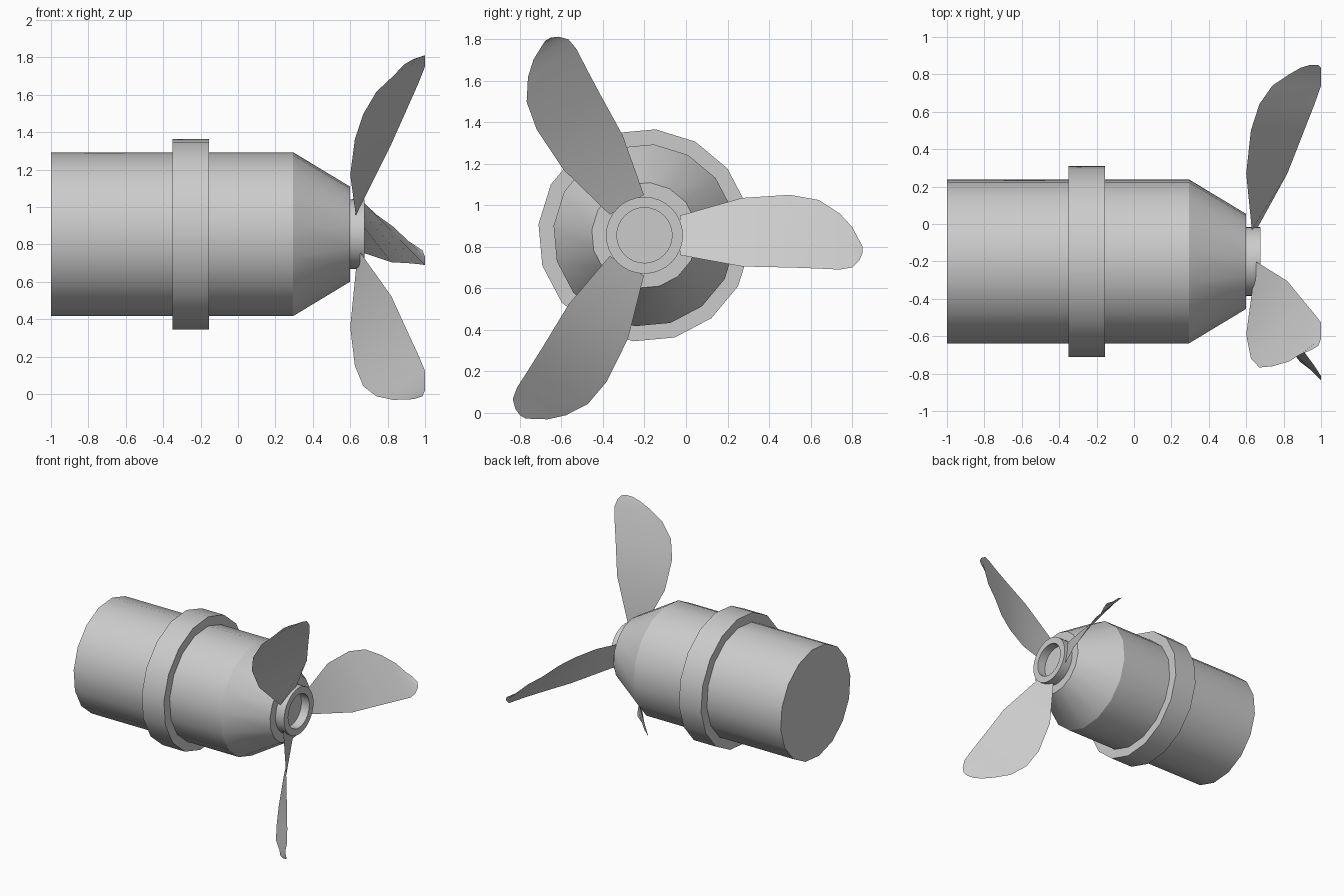
import bpy
import bmesh
from math import cos, sin, pi, radians
from mathutils import Matrix, Vector

cube = bpy.data.objects.get("Cube")
if cube:
    bpy.data.objects.remove(cube, do_unlink=True)

AXIS = Vector((0, -0.2, 0.855))  # point on the shaft line, which runs along x

grey = bpy.data.materials.new("light_grey")
grey.use_nodes = True
colour = (0.6, 0.6, 0.6, 1)
grey.diffuse_color = colour
grey.node_tree.nodes["Principled BSDF"].inputs["Base Color"].default_value = colour


def finish(name, bm):
    """Turn a bmesh into a smooth-shaded object with sharp edges kept."""
    mesh = bpy.data.meshes.new(name)
    bm.to_mesh(mesh)
    bm.free()
    mesh.materials.append(grey)
    obj = bpy.data.objects.new(name, mesh)
    bpy.context.collection.objects.link(obj)
    bpy.ops.object.select_all(action='DESELECT')
    obj.select_set(True)
    bpy.context.view_layer.objects.active = obj
    bpy.ops.object.shade_smooth_by_angle(angle=radians(30))
    return obj


def turned(name, profile, sides, offset, closed=False):
    """Revolve (x, radius) points around the shaft; ends are capped unless closed."""
    bm = bmesh.new()
    rings = []
    for x, r in profile:
        angles = [offset + 2 * pi * i / sides for i in range(sides)]
        rings.append([bm.verts.new(AXIS + Vector((x, r * cos(a), r * sin(a))))
                      for a in angles])
    pairs = list(zip(rings, rings[1:]))
    if closed:
        pairs.append((rings[-1], rings[0]))
    else:
        bm.faces.new(rings[0])
        bm.faces.new(rings[-1])
    for a, b in pairs:
        for i in range(sides):
            j = (i + 1) % sides
            bm.faces.new((a[i], a[j], b[j], b[i]))
    bmesh.ops.recalc_face_normals(bm, faces=bm.faces)
    return finish(name, bm)


# Motor housing with tapered nose, and the band around it
TURN = radians(16.5)
turned("housing", [(-1, 0.44), (0.295, 0.44), (0.6, 0.255)], 16, TURN)
turned("band", [(-0.35, 0.43), (-0.35, 0.513), (-0.155, 0.513), (-0.155, 0.43)],
       16, TURN, closed=True)

# Hub: a short cup with a recessed floor
turned("hub", [(0.59, 0.185), (0.675, 0.185), (0.675, 0.133), (0.605, 0.133)],
       32, 0)

# Blade stations: y, then x and z of the leading and the trailing edge
STATIONS = [
    (-0.03, 0.63, 0.95, 0.655, 0.76),
    (0.27, 0.60, 1.035, 0.82, 0.705),
    (0.50, 0.625, 1.05, 0.91, 0.70),
    (0.64, 0.67, 1.025, 0.965, 0.695),
    (0.74, 0.74, 0.96, 1.0, 0.69),
    (0.80, 0.83, 0.895, 1.0, 0.70),
    (0.835, 0.89, 0.83, 1.0, 0.735),
    (0.85, 0.94, 0.80, 0.985, 0.77),
]


def blade(name, angle):
    """Twisted thin sheet swept back from the hub, turned about the shaft."""
    bm = bmesh.new()
    rows = [(bm.verts.new((x1, y, z1)), bm.verts.new((x2, y, z2)))
            for y, x1, z1, x2, z2 in STATIONS]
    for (a, b), (c, d) in zip(rows, rows[1:]):
        bm.faces.new((a, b, d, c))
    bmesh.ops.rotate(bm, verts=bm.verts, cent=AXIS,
                     matrix=Matrix.Rotation(angle, 3, 'X'))
    return finish(name, bm)


for i, name in enumerate(("blade_rear", "blade_upper", "blade_lower")):
    blade(name, i * 2 * pi / 3)
